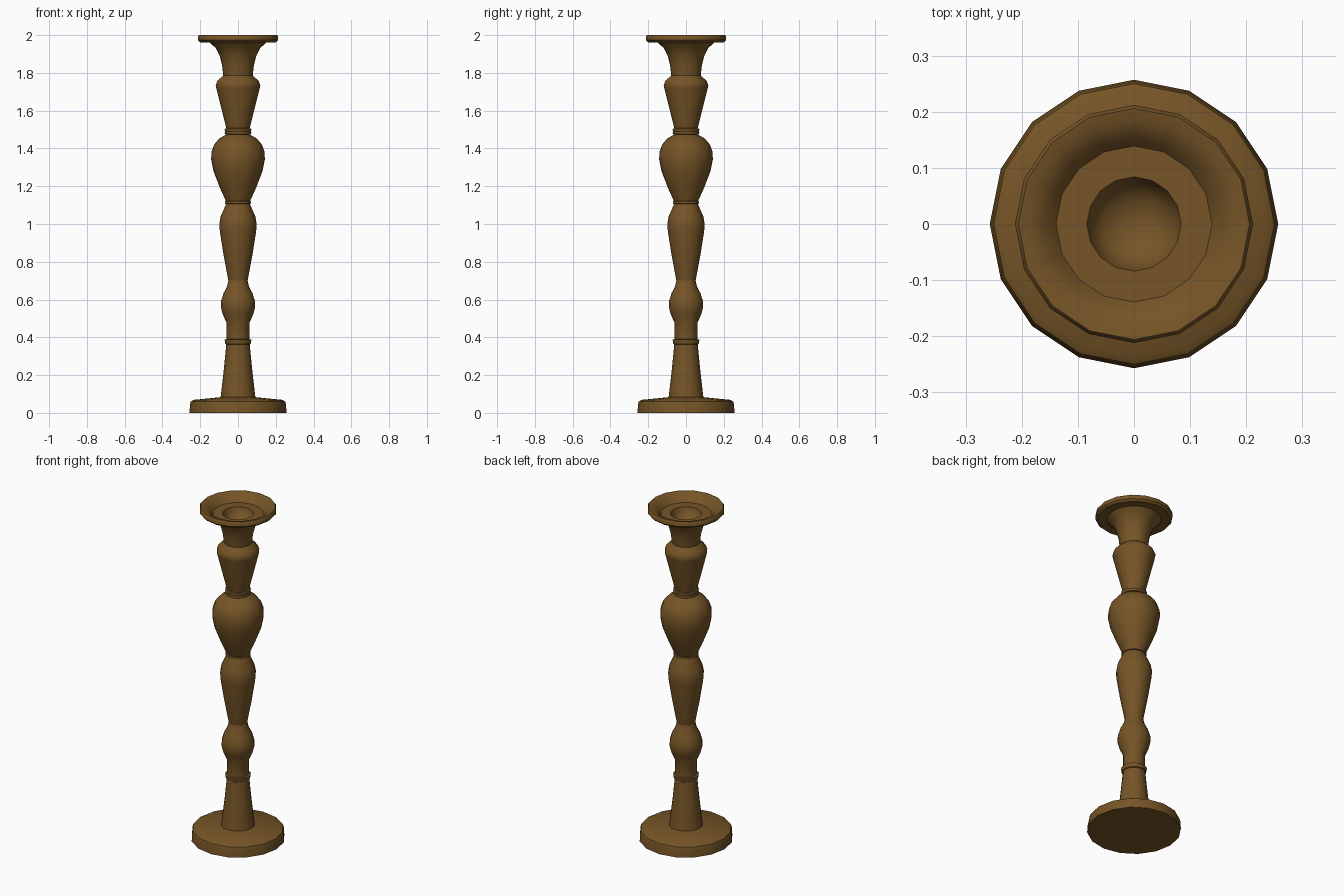
import bpy, bmesh
from math import pi, cos, sin, radians

SIDES = 16

wood = bpy.data.materials.new("brown_wood")
wood.diffuse_color = (0.18, 0.09, 0.02, 1)


def turned(name, profile):
    """Lathe a (radius, height) profile, listed bottom to top along the outside."""
    bm = bmesh.new()
    rings = []
    for r, z in profile:
        if r == 0:
            rings.append([bm.verts.new((0, 0, z))] * SIDES)
        else:
            rings.append([bm.verts.new((r * cos(2 * pi * i / SIDES),
                                        r * sin(2 * pi * i / SIDES), z))
                          for i in range(SIDES)])
    for low, high in zip(rings, rings[1:]):
        for i in range(SIDES):
            j = (i + 1) % SIDES
            corners = [low[i], low[j], high[j], high[i]]
            bm.faces.new(list(dict.fromkeys(corners)))
    mesh = bpy.data.meshes.new(name)
    bm.to_mesh(mesh)
    bm.free()
    mesh.materials.append(wood)
    obj = bpy.data.objects.new(name, mesh)
    bpy.context.collection.objects.link(obj)
    bpy.ops.object.select_all(action='DESELECT')
    obj.select_set(True)
    bpy.context.view_layer.objects.active = obj
    bpy.ops.object.shade_smooth_by_angle(angle=radians(40))


# Round foot
turned("base", [(0, 0), (0.257, 0), (0.254, 0.045), (0.25, 0.06),
                (0.235, 0.069), (0.092, 0.083)])
# Tapered lower stem and its collar
turned("lower_stem", [(0.092, 0.083), (0.075, 0.23), (0.062, 0.363)])
turned("lower_collar", [(0.062, 0.363), (0.067, 0.366), (0.069, 0.376),
                        (0.071, 0.388), (0.06, 0.39)])
# Small knob
turned("small_knob", [(0.06, 0.39), (0.06, 0.475), (0.08, 0.52), (0.091, 0.56),
                      (0.09, 0.59), (0.076, 0.635), (0.058, 0.67), (0.051, 0.70)])
# Slender vase and its collar
turned("slender_vase", [(0.051, 0.70), (0.077, 0.84), (0.096, 0.96), (0.099, 1.0),
                        (0.092, 1.04), (0.063, 1.105)])
turned("middle_collar", [(0.063, 1.105), (0.069, 1.108), (0.069, 1.118), (0.064, 1.121)])
# Large bulb
turned("large_bulb", [(0.064, 1.121), (0.095, 1.19), (0.13, 1.28), (0.142, 1.34),
                      (0.141, 1.38), (0.127, 1.42), (0.1, 1.452), (0.062, 1.474)])
# Double collar
turned("upper_collar", [(0.062, 1.474), (0.069, 1.476), (0.071, 1.483), (0.068, 1.490),
                        (0.071, 1.497), (0.069, 1.504), (0.062, 1.507)])
# Upper cone with rounded shoulder
turned("upper_cone", [(0.062, 1.507), (0.115, 1.72), (0.118, 1.735),
                      (0.109, 1.758), (0.078, 1.786)])
# Flared neck
turned("flared_neck", [(0.078, 1.786), (0.084, 1.84), (0.097, 1.89),
                       (0.117, 1.93), (0.15, 1.962)])
# Drip dish with stepped floor and rounded candle socket
turned("drip_dish", [(0.15, 1.962), (0.2, 1.962), (0.212, 1.973), (0.212, 1.992),
                     (0.206, 2.0), (0.185, 1.996), (0.165, 1.985), (0.15, 1.97),
                     (0.139, 1.957), (0.084, 1.957)])
turned("candle_socket", [(0.084, 1.957), (0.076, 1.93), (0.058, 1.908),
                         (0.03, 1.895), (0, 1.891)])
